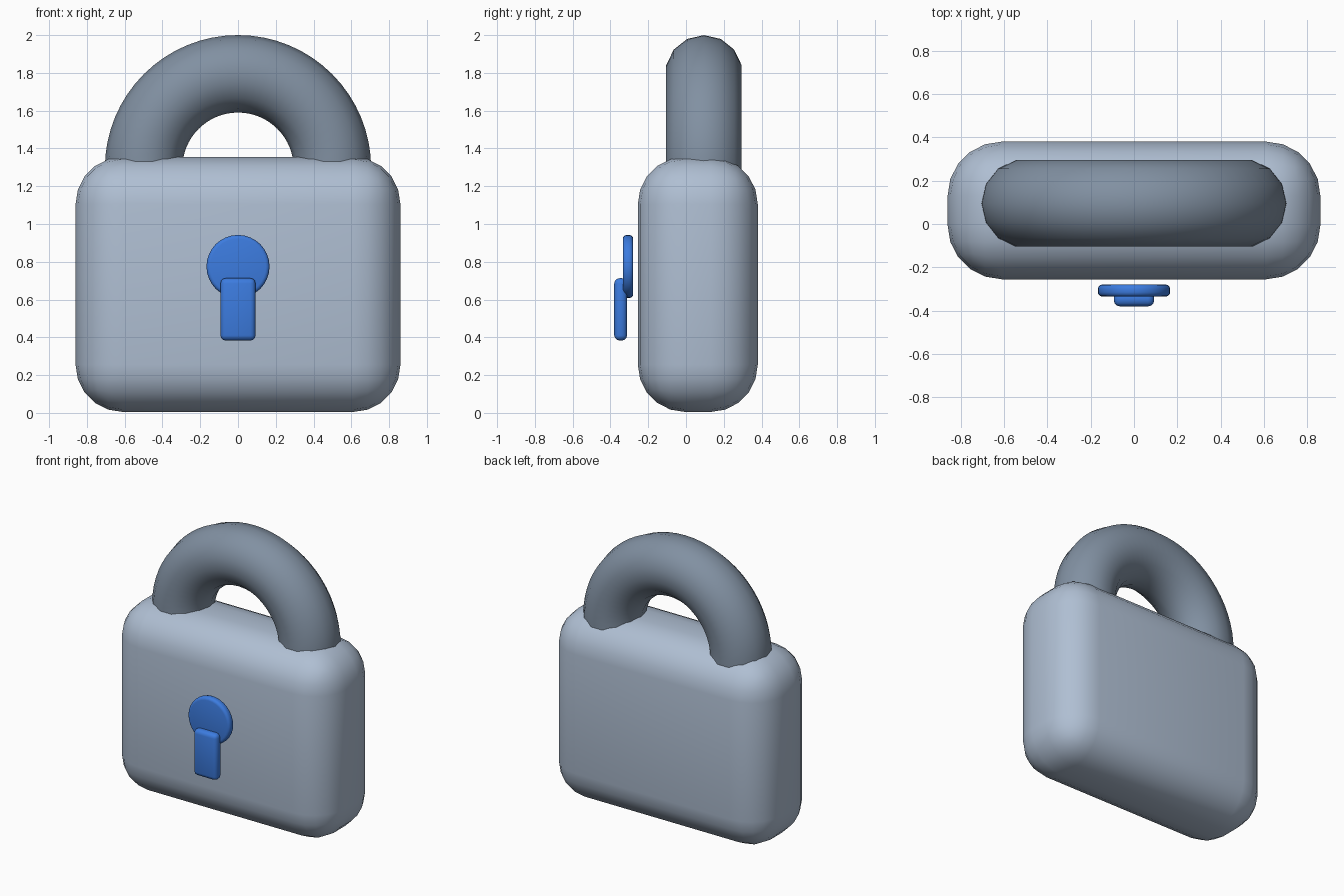
import bpy, math
from mathutils import Vector

if "Cube" in bpy.data.objects:
    bpy.data.objects.remove(bpy.data.objects["Cube"])


def material(name, color):
    m = bpy.data.materials.new(name)
    m.diffuse_color = (*color, 1)
    m.use_nodes = True
    m.node_tree.nodes["Principled BSDF"].inputs["Base Color"].default_value = m.diffuse_color
    return m


light_steel = material("light steel", (0.43, 0.52, 0.65))
dark_steel = material("dark steel", (0.22, 0.28, 0.36))
blue = material("blue", (0.045, 0.20, 0.74))


def finish(obj, name, mat, bevel=0, segments=4):
    """Name, colour, round the edges and smooth a part."""
    obj.name = name
    obj.data.materials.append(mat)
    if bevel:
        mod = obj.modifiers.new("round", 'BEVEL')
        mod.width, mod.segments = bevel, segments
        mod.limit_method = 'ANGLE'
        mod.angle_limit = math.radians(40)
    bpy.ops.object.select_all(action='DESELECT')
    obj.select_set(True)
    bpy.context.view_layer.objects.active = obj
    if bevel:
        bpy.ops.object.modifier_apply(modifier="round")
    bpy.ops.object.shade_smooth_by_angle(angle=math.radians(40))


def box(name, lo, hi, mat, bevel, segments):
    lo, hi = Vector(lo), Vector(hi)
    bpy.ops.mesh.primitive_cube_add(size=1, location=(lo + hi) / 2)
    obj = bpy.context.object
    obj.scale = hi - lo
    bpy.ops.object.transform_apply(location=False, rotation=False, scale=True)
    finish(obj, name, mat, bevel, segments)


# Rounded lock body
box("body", (-0.86, -0.255, 0.005), (0.86, 0.38, 1.355), light_steel, 0.25, 5)

# Shackle: half ring with short legs sunk into the body
R, r, sides, steps, cz, cy = 0.5, 0.205, 14, 32, 1.295, 0.095
path = [(0, -0.15)] + [(math.pi * i / steps, 0) for i in range(steps + 1)] + [(math.pi, -0.15)]
verts, faces = [], []
for a, drop in path:
    for j in range(sides):
        b = 2 * math.pi * j / sides
        d = R + r * math.cos(b)
        verts.append((d * math.cos(a), cy + r * math.sin(b), cz + drop + d * math.sin(a)))
for i in range(len(path) - 1):
    for j in range(sides):
        k = (j + 1) % sides
        faces.append((i * sides + j, i * sides + k, (i + 1) * sides + k, (i + 1) * sides + j))
faces.append(tuple(reversed(range(sides))))
faces.append(tuple(range(len(verts) - sides, len(verts))))
mesh = bpy.data.meshes.new("shackle")
mesh.from_pydata(verts, [], faces)
mesh.flip_normals()
shackle = bpy.data.objects.new("shackle", mesh)
bpy.context.collection.objects.link(shackle)
finish(shackle, "shackle", dark_steel)

# Keyhole: round disc and slot plate in front of the body
bpy.ops.mesh.primitive_cylinder_add(vertices=32, radius=0.167, depth=0.055,
                                    location=(0, -0.307, 0.775),
                                    rotation=(math.pi / 2, 0, 0))
finish(bpy.context.object, "keyhole_disc", blue, 0.02, 3)
box("keyhole_slot", (-0.093, -0.38, 0.383), (0.093, -0.312, 0.713), blue, 0.028, 3)
